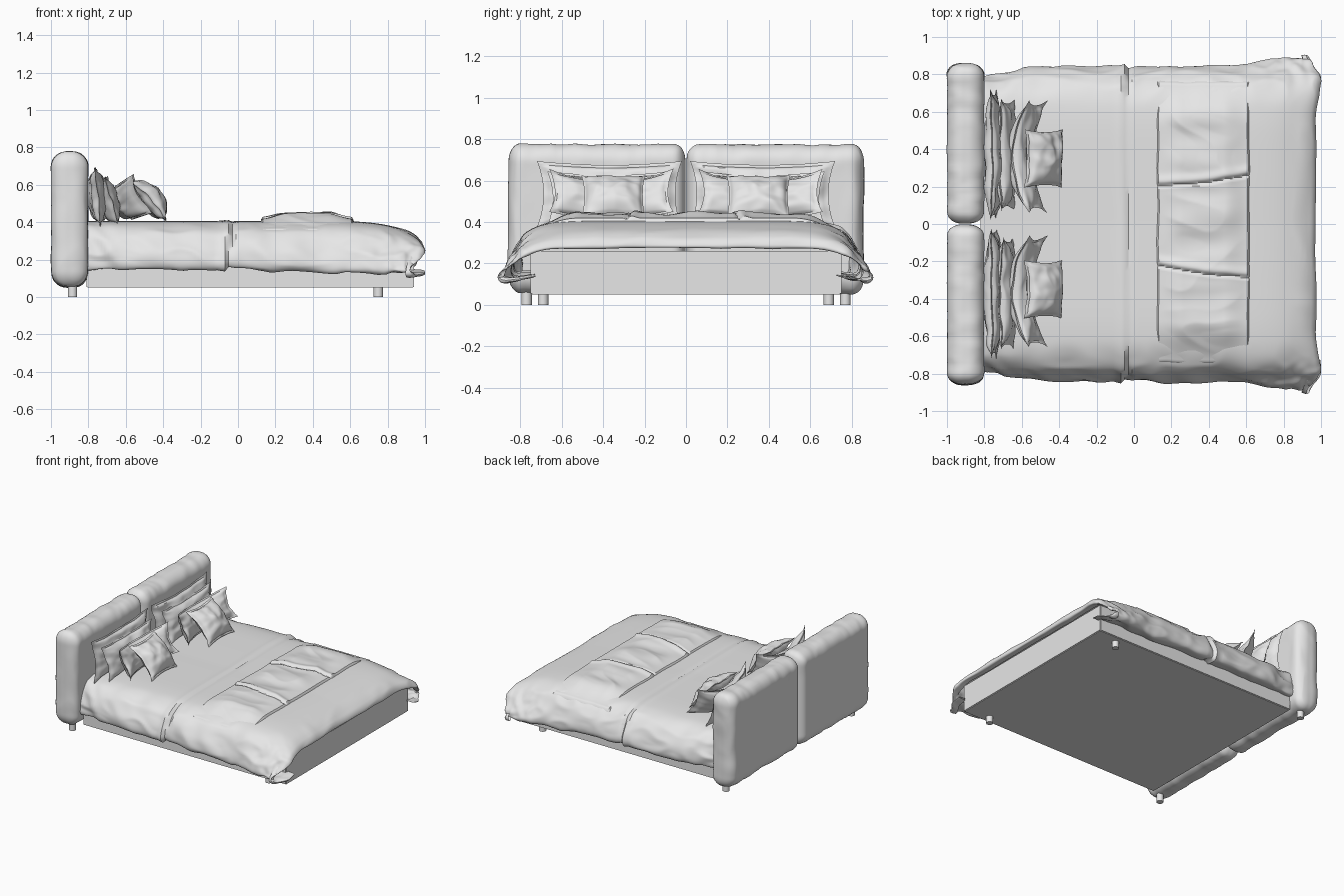
import bpy, bmesh, math
from mathutils import Vector, noise

cube = bpy.data.objects.get("Cube")
if cube:
    bpy.data.objects.remove(cube, do_unlink=True)

fabric = bpy.data.materials.new("light_grey")
fabric.use_nodes = True
fabric.diffuse_color = (0.8, 0.8, 0.8, 1)
fabric.node_tree.nodes["Principled BSDF"].inputs["Base Color"].default_value = (0.8, 0.8, 0.8, 1)


def finish(bm, name, angle=40):
    bmesh.ops.recalc_face_normals(bm, faces=bm.faces)
    me = bpy.data.meshes.new(name)
    bm.to_mesh(me)
    bm.free()
    ob = bpy.data.objects.new(name, me)
    me.materials.append(fabric)
    bpy.context.collection.objects.link(ob)
    bpy.ops.object.select_all(action='DESELECT')
    ob.select_set(True)
    bpy.context.view_layer.objects.active = ob
    bpy.ops.object.shade_smooth_by_angle(angle=math.radians(angle))
    return ob


def ruffle(bm, depth):
    """Push vertices along their normals by depth(co)."""
    bmesh.ops.recalc_face_normals(bm, faces=bm.faces)
    bm.normal_update()
    moves = [(v, v.normal * depth(v.co)) for v in bm.verts]
    for v, d in moves:
        v.co += d


def grid(bm, nu, nv, point):
    """Quad sheet from point(u, v), u and v in 0..1."""
    rows = [[bm.verts.new(point(i / nu, j / nv)) for j in range(nv + 1)] for i in range(nu + 1)]
    for i in range(nu):
        for j in range(nv):
            bm.faces.new((rows[i][j], rows[i + 1][j], rows[i + 1][j + 1], rows[i][j + 1]))


def spline(pts, t):
    """Catmull-Rom curve through 2D points, t in 0..1."""
    f = t * (len(pts) - 1)
    i = min(int(f), len(pts) - 2)
    f -= i
    a, b, c, d = (Vector(pts[max(0, min(len(pts) - 1, k))]) for k in (i - 1, i, i + 1, i + 2))
    return b + 0.5 * f * (c - a + f * (2 * a - 5 * b + 4 * c - d + f * (3 * (b - c) + d - a)))


def smooth(a, b, x):
    t = max(0.0, min(1.0, (x - a) / (b - a)))
    return t * t * (3 - 2 * t)


def crease(x, y, z):
    """Sharp-ridged fold pattern, 0..1."""
    return 1 - min(1, 2.5 * abs(noise.noise(Vector((x, y, z)))))


# Bed base
bm = bmesh.new()
bmesh.ops.create_cube(bm, size=1)
for v in bm.verts:
    v.co = (0.065 + v.co.x * 1.75, v.co.y * 1.5, 0.155 + v.co.z * 0.21)
bmesh.ops.bevel(bm, geom=bm.edges[:], offset=0.005, segments=2, affect='EDGES')
finish(bm, "bed_base")

# Feet
for where, x, y in (("head", -0.885, 0.77), ("foot", 0.75, 0.69)):
    for side, s in (("left", 1), ("right", -1)):
        bm = bmesh.new()
        bmesh.ops.create_cone(bm, cap_ends=True, segments=24, radius1=0.025, radius2=0.025, depth=0.07)
        bmesh.ops.translate(bm, verts=bm.verts, vec=(x, s * y, 0.035))
        finish(bm, f"{where}_leg_{side}")

# Headboard cushions: rounded boxes with a gathered top and outer edge
for side, s in (("left", 1), ("right", -1)):
    bm = bmesh.new()
    bmesh.ops.create_cube(bm, size=1)
    bmesh.ops.subdivide_edges(bm, edges=bm.edges[:], cuts=40, use_grid_fill=True)
    half, r = Vector((0.098, 0.427, 0.36)), Vector((0.085, 0.06, 0.085))
    for v in bm.verts:
        p = Vector([math.copysign(abs(2 * c) ** 0.75, c) for c in v.co])
        out = Vector()
        for k in range(3):
            p[k] *= half[k]
            inner = max(-(half[k] - r[k]), min(half[k] - r[k], p[k]))
            out[k] = (p[k] - inner) / r[k]
            p[k] = inner
        if out.length > 0:
            out.normalize()
        v.co = p + Vector([out[k] * r[k] for k in range(3)]) + Vector((-0.9, s * 0.43, 0.415))

    def gather(co):
        top = smooth(0.6, 0.76, co.z)
        rim = max(top, smooth(0.72, 0.85, abs(co.y)), smooth(0.16, 0.06, co.z))
        a = noise.noise(Vector((co.x * 6, co.y * 11, co.z * 7)))
        return rim * 0.008 * a + 0.003 * rim * crease(co.x * 5, co.y * 14, co.z * 4)
    ruffle(bm, gather)
    finish(bm, f"headboard_cushion_{side}", 50)

# Duvet: cross-section swept along the bed, rolling over at the foot
SECTION = [(0, 0.405), (0.3, 0.407), (0.55, 0.405), (0.68, 0.388), (0.77, 0.34), (0.825, 0.26),
           (0.842, 0.19), (0.825, 0.15), (0.78, 0.147), (0.72, 0.157)]
LENGTH = [(-0.82, 0), (-0.6, 0), (-0.35, 0), (-0.1, 0), (0.15, 0), (0.4, 0), (0.6, -0.002), (0.76, -0.016),
          (0.88, -0.045), (0.945, -0.08), (0.97, -0.115), (0.962, -0.133), (0.92, -0.13)]


def duvet_point(u, v):
    w = 2 * v - 1
    y, z = spline(SECTION, abs(w))
    x, drop = spline(LENGTH, u)
    edge = max(0, (y - 0.7) / 0.14)
    low = smooth(0.36, 0.16, z)
    y += edge * (0.055 * smooth(0.45, 0.9, x) * low - 0.045 * smooth(-0.45, -0.82, x))
    z += drop * (z - 0.125) / 0.28 - 0.025 * low * smooth(0.35, 0.5, x) * edge
    x += 0.025 * smooth(0.55, 0.78, y) * smooth(0.85, 0.95, x) * smooth(0.9, 0.78, y)
    if y > 0.8:
        x -= 0.5 * (y - 0.8) * smooth(0.88, 0.96, x)
    return x, math.copysign(y, w), z


def duvet_folds(co):
    side = max(smooth(0.6, 0.82, abs(co.y)), smooth(0.8, 0.95, co.x) * 0.6)
    slant = co.x + 0.6 * co.z
    d = side * 0.014 * noise.noise(Vector((slant * 7, co.y * 3, co.z * 4 + 3)))
    d += side * 0.009 * crease(slant * 5, co.y * 4, co.z * 9) - side * 0.004
    corner = smooth(0.6, 0.9, co.x) * smooth(0.7, 0.85, abs(co.y))
    d += corner * 0.014 * noise.noise(co * 18)
    head = smooth(-0.5, -0.75, co.x) * side
    d += head * 0.012 * noise.noise(Vector((slant * 14, co.y * 5, co.z * 8)))
    # Seam across the bed
    seam = co.x + 0.03 - 0.025 * noise.noise(Vector((0, co.y * 2, co.z * 3)))
    d -= (0.006 + 0.012 * side) * math.exp(-(seam / 0.012) ** 2)
    d += (0.004 + 0.008 * side) * math.exp(-((seam + 0.03) / 0.02) ** 2)
    return d


bm = bmesh.new()
grid(bm, 150, 150, duvet_point)
ruffle(bm, duvet_folds)
finish(bm, "duvet", 35)


# Folded throw laid across the duvet
def throw_point(u, v):
    x, y = 0.12 + 0.5 * u, -0.75 + 1.515 * v
    z = 0.406 - 0.062 * smooth(0.52, 0.8, abs(y)) ** 1.1
    border = min(u, 1 - u) * 0.5, min(v, 1 - v) * 1.5
    rim = smooth(0, 0.01, border[0]) * smooth(0, 0.012, border[1])
    puff = smooth(0, 0.14, border[0]) * smooth(0, 0.2, border[1])
    z += -0.012 + 0.024 * rim + 0.02 * puff
    bend = y + 0.03 * math.sin(4 * x)
    z += puff * 0.016 * noise.noise(Vector((x * 3, bend * 7, 2)))
    z += puff * 0.008 * crease(x * 3 + 2 * y, bend * 6, 5)
    # Two deep pinched folds
    for fold, sign in ((0.25, 1), (-0.235, -1)):
        k = bend - fold - 0.06 * (u - 0.5) * sign
        z += rim * (0.010 * math.exp(-((k - 0.025) / 0.025) ** 2) - 0.012 * math.exp(-(k / 0.008) ** 2))
    x += 0.006 * noise.noise(Vector((y * 5, u * 2, 0)))
    return x, y + 0.006 * noise.noise(Vector((x * 9, v * 2, 4))), z


bm = bmesh.new()
grid(bm, 80, 170, throw_point)
finish(bm, "throw_blanket", 40)


# Pillows: two puffed sheets meeting at a flat border
def pillow(name, side, centre, w, h, t, lean, bow=0.0, curl=0.0, seed=0):
    bm = bmesh.new()
    for face in (1, -1):
        def point(u, v):
            a, b = 2 * u - 1, 2 * v - 1
            s = a * w / 2 * (1 - 0.09 * (1 - b * b))
            k = b * h / 2 * (1 - 0.12 * (1 - a * a))
            body = max(0, 1 - (a / 0.93) ** 2) * max(0, 1 - (b / 0.9) ** 2)
            thick = t / 2 * body ** 0.45
            if max(abs(a), abs(b)) < 0.999:
                thick += 0.003
            wrinkle = noise.noise(Vector((s * 9 + seed, k * 9, face * 2.0)))
            thick += body ** 0.3 * (0.012 * wrinkle + 0.007 * crease(s * 6 + seed, k * 8, face))
            wave = 0.012 * noise.noise(Vector((a * 2.5 + seed, b * 2.5, 7)))
            n = face * max(0, thick) + bow * s * s - curl * k * k + wave
            return (centre[0] + n * math.cos(lean) - k * math.sin(lean),
                    side * (centre[1] + s), centre[2] + k * math.cos(lean) + n * math.sin(lean))
        grid(bm, 48, 40, point)
    bmesh.ops.remove_doubles(bm, verts=bm.verts, dist=0.0002)
    finish(bm, name, 45)


for side, s in (("left", 1), ("right", -1)):
    pillow(f"back_pillow_{side}", s, (-0.75, 0.37, 0.535), 0.7, 0.32, 0.09, 0.1, seed=1 + s)
    pillow(f"second_pillow_{side}", s, (-0.69, 0.37, 0.51), 0.6, 0.27, 0.09, 0.25, bow=0.2, seed=5 + s)
    pillow(f"long_pillow_{side}", s, (-0.61, 0.36, 0.505), 0.6, 0.23, 0.11, 0.45, bow=1.2, seed=9 + s)
    pillow(f"square_pillow_{side}", s, (-0.47, 0.35, 0.53), 0.31, 0.30, 0.11, 0.74, curl=1.0, seed=13 + s)
